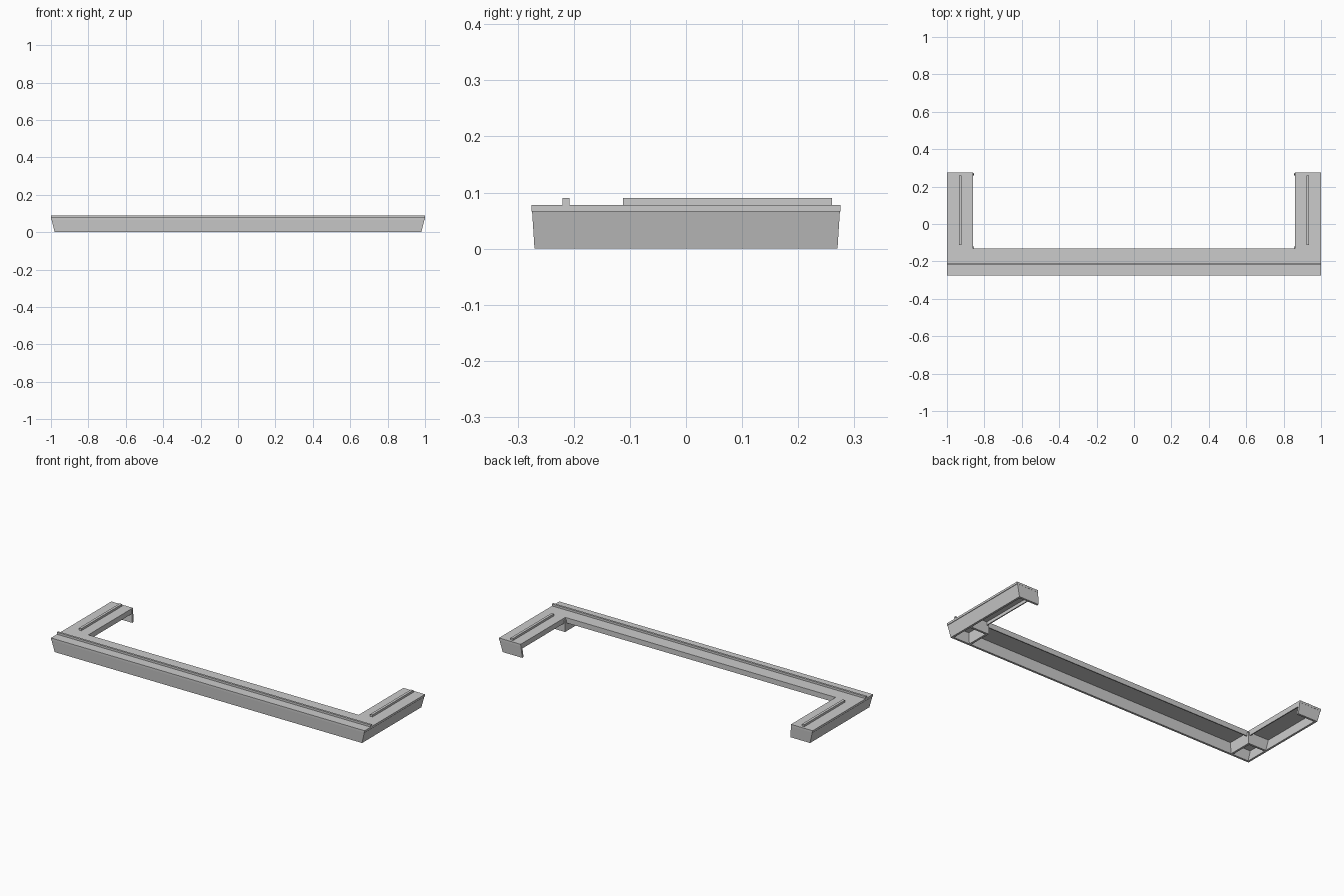
import bpy, bmesh

if "Cube" in bpy.data.objects:
    bpy.data.objects.remove(bpy.data.objects["Cube"])

TOP, RIM = 0.078, 0.09      # deck height, ridge height
T = 0.012                   # sheet thickness

def loft(name, low, high, z0, z1):
    """Solid between two matching outlines."""
    bm = bmesh.new()
    a = [bm.verts.new((x, y, z0)) for x, y in low]
    b = [bm.verts.new((x, y, z1)) for x, y in high]
    bm.faces.new(a[::-1])
    bm.faces.new(b)
    n = len(a)
    for i in range(n):
        j = (i + 1) % n
        bm.faces.new((a[i], a[j], b[j], b[i]))
    bmesh.ops.recalc_face_normals(bm, faces=bm.faces)
    me = bpy.data.meshes.new(name)
    bm.to_mesh(me)
    bm.free()
    ob = bpy.data.objects.new(name, me)
    bpy.context.collection.objects.link(ob)
    return ob

def rect(x0, x1, y0, y1):
    return [(x0, y0), (x1, y0), (x1, y1), (x0, y1)]

def both(name, low, high, z0, z1):
    """Part on the right, mirrored to the left."""
    ob = loft(name, low, high, z0, z1)
    m = ob.modifiers.new("mirror", 'MIRROR')
    m.use_axis = (True, False, False)
    return ob

# U-shaped deck
deck = [(-1, -.275), (1, -.275), (1, .275), (.862, .275), (.862, -.132),
        (-.862, -.132), (-.862, .275), (-1, .275)]
loft("deck", deck, deck, TOP - T, TOP)

# Raised ridges
r = rect(-1, 1, -.22, -.208)
loft("front_ridge", r, r, TOP - .002, RIM)
r = rect(.921, .936, -.112, .26)
both("arm_ridge", r, r, TOP - .002, RIM)

# Sloping outer walls
loft("front_wall", rect(-.98, .98, -.27, -.27 + T),
     rect(-1, 1, -.275, -.275 + T), 0, TOP)
both("side_wall", rect(.98 - T, .98, -.27, .27),
     rect(1 - T, 1, -.275, .275), 0, TOP)
both("end_wall", rect(.855, .98, .27 - T, .27),
     rect(.862, 1, .275 - T, .275), 0, TOP)

# Partitions boxing in the corners
both("arm_partition", rect(.855, .98, -.132, -.12),
     rect(.855, .995, -.132, -.12), 0, TOP - T)
both("bar_partition", rect(.855, .867, -.268, -.132),
     rect(.855, .867, -.272, -.132), 0, TOP - T)

# Short lip hanging from the inner edge
r = rect(-.862, .862, -.138, -.132)
loft("bar_lip", r, r, TOP - .03, TOP - .002)
r = rect(.862, .868, -.132, .27)
both("arm_lip", r, r, TOP - .03, TOP - .002)
